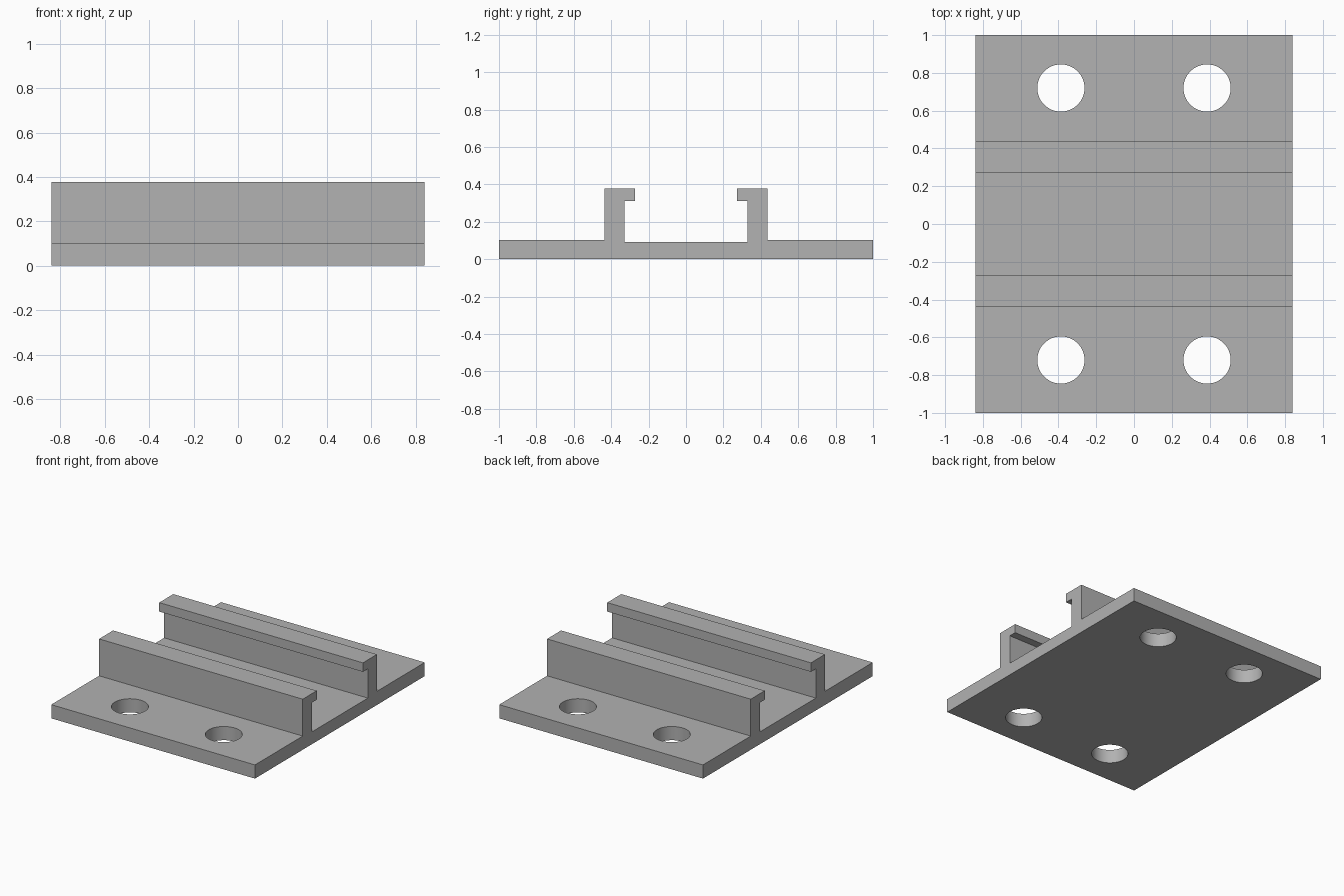
import bpy
import bmesh

old = bpy.data.objects.get("Cube")
if old:
    bpy.data.objects.remove(old, do_unlink=True)

HALF_WIDTH = 0.84
BASE_TOP = 0.102
HOLE_X, HOLE_Y, HOLE_RADIUS = 0.387, 0.72, 0.125

grey = bpy.data.materials.new("plain grey")
grey.use_nodes = True
color = (0.445, 0.445, 0.445, 1)
grey.diffuse_color = color
grey.node_tree.nodes["Principled BSDF"].inputs["Base Color"].default_value = color


def make_object(name, bm):
    mesh = bpy.data.meshes.new(name)
    bmesh.ops.recalc_face_normals(bm, faces=bm.faces)
    bm.to_mesh(mesh)
    bm.free()
    mesh.materials.append(grey)
    obj = bpy.data.objects.new(name, mesh)
    bpy.context.collection.objects.link(obj)
    return obj


# Rail plate: half of the cross-section (y, z), mirrored and extruded along x
half = [(1, 0), (1, BASE_TOP), (0.437, BASE_TOP), (0.437, 0.377),
        (0.272, 0.377), (0.272, 0.31), (0.33, 0.31), (0.33, 0.092)]
profile = half + [(-y, z) for y, z in reversed(half)]
bm = bmesh.new()
face = bm.faces.new([bm.verts.new((-HALF_WIDTH, y, z)) for y, z in profile])
extruded = bmesh.ops.extrude_face_region(bm, geom=[face], use_keep_orig=True)
moved = [g for g in extruded["geom"] if isinstance(g, bmesh.types.BMVert)]
bmesh.ops.translate(bm, verts=moved, vec=(2 * HALF_WIDTH, 0, 0))
plate = make_object("rail_plate", bm)

# Four mounting holes cut by one set of cylinders
bm = bmesh.new()
for sx in (-1, 1):
    for sy in (-1, 1):
        made = bmesh.ops.create_cone(bm, cap_ends=True, segments=64, depth=0.5,
                                     radius1=HOLE_RADIUS, radius2=HOLE_RADIUS)
        bmesh.ops.translate(bm, verts=made["verts"],
                            vec=(sx * HOLE_X, sy * HOLE_Y, BASE_TOP / 2))
cutter = make_object("hole_cutter", bm)
cutter.hide_render = True

cut = plate.modifiers.new("mounting_holes", "BOOLEAN")
cut.operation = "DIFFERENCE"
cut.solver = "EXACT"
cut.object = cutter

# Apply the cut, remove the helper and smooth only the hole walls
bpy.ops.object.select_all(action="DESELECT")
bpy.context.view_layer.objects.active = plate
plate.select_set(True)
bpy.ops.object.modifier_apply(modifier=cut.name)
bpy.data.objects.remove(cutter, do_unlink=True)
bpy.ops.object.shade_smooth_by_angle()
